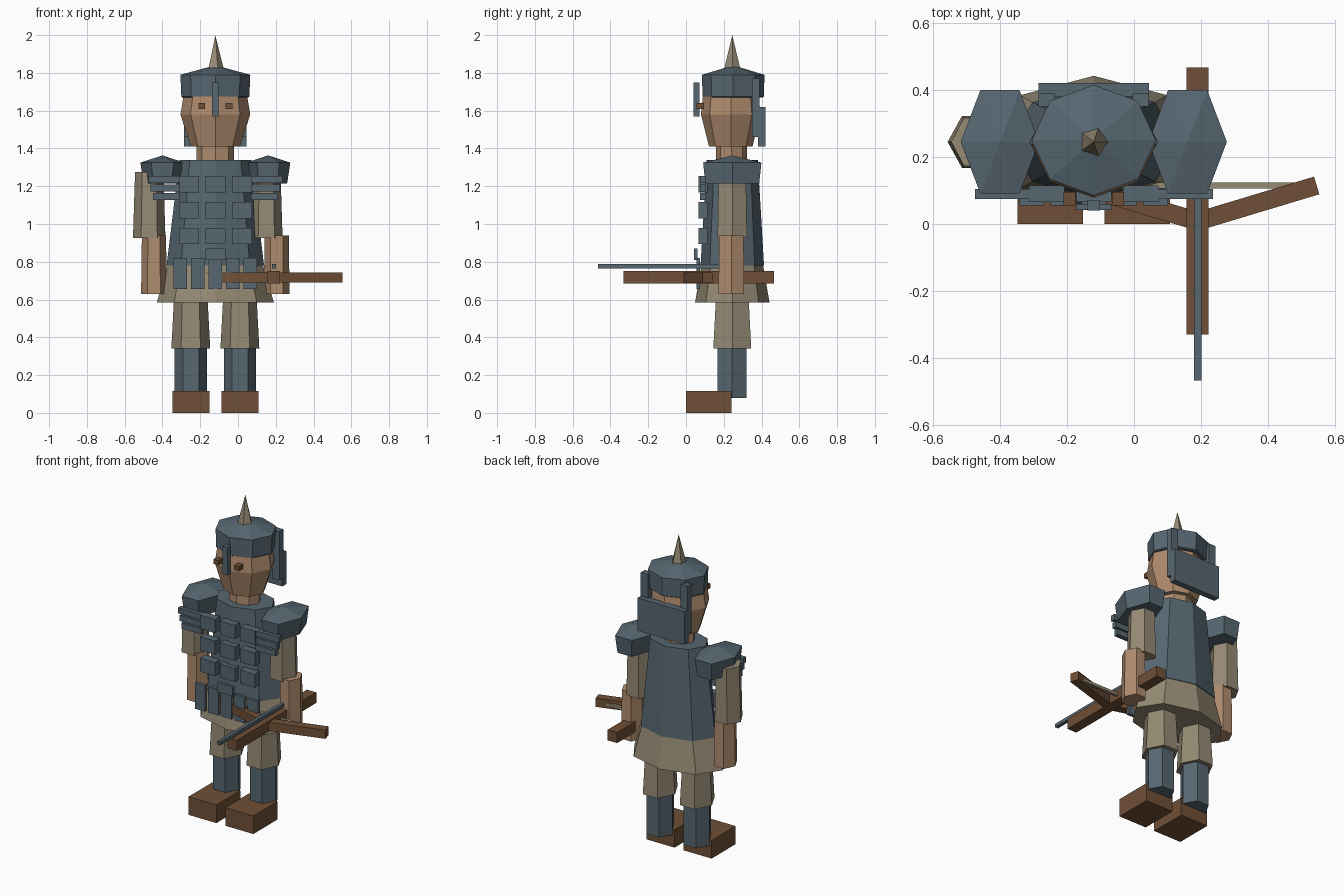
import bpy, bmesh, math
from mathutils import Matrix

if "Cube" in bpy.data.objects:
    bpy.data.objects.remove(bpy.data.objects["Cube"])

CX, CY = -0.12, 0.245   # body axis


def material(name, rgb):
    m = bpy.data.materials.new(name)
    m.diffuse_color = (*rgb, 1)
    m.use_nodes = True
    m.node_tree.nodes["Principled BSDF"].inputs["Base Color"].default_value = m.diffuse_color
    return m


steel = material("slate_steel", (0.095, 0.135, 0.165))
cloth = material("olive_cloth", (0.30, 0.255, 0.175))
skin = material("skin", (0.43, 0.26, 0.155))
leather = material("brown_leather", (0.16, 0.08, 0.038))


def finish(name, bm, mat):
    bmesh.ops.recalc_face_normals(bm, faces=bm.faces)
    me = bpy.data.meshes.new(name)
    bm.to_mesh(me)
    bm.free()
    me.materials.append(mat)
    ob = bpy.data.objects.new(name, me)
    bpy.context.collection.objects.link(ob)
    return ob


def box(name, mat, x, y, z):
    """Box from (min, max) ranges."""
    bm = bmesh.new()
    bmesh.ops.create_cube(bm, size=1)
    for v in bm.verts:
        v.co = [(r[0] + r[1]) / 2 + c * (r[1] - r[0]) for r, c in zip((x, y, z), v.co)]
    return finish(name, bm, mat)


def rings(name, mat, cx, cy, sides, levels):
    """Stack of elliptical rings (z, rx, ry); rx = 0 closes to a point."""
    bm = bmesh.new()
    prev = None
    for z, rx, ry in levels:
        if rx == 0:
            ring = [bm.verts.new((cx, cy, z))] * sides
        else:
            ring = [bm.verts.new((cx + rx * math.cos(math.tau * i / sides),
                                  cy + ry * math.sin(math.tau * i / sides), z))
                    for i in range(sides)]
        if prev:
            for i in range(sides):
                j = (i + 1) % sides
                quad = [prev[i], prev[j], ring[j], ring[i]]
                bm.faces.new(quad if rx else quad[:3])
        else:
            bm.faces.new(ring)
        prev = ring
    if levels[-1][1]:
        bm.faces.new(prev)
    return finish(name, bm, mat)


def bar(name, mat, p, q, w, h, z):
    """Horizontal bar between two plan points."""
    bm = bmesh.new()
    bmesh.ops.create_cube(bm, size=1)
    dx, dy = q[0] - p[0], q[1] - p[1]
    mid = ((p[0] + q[0]) / 2, (p[1] + q[1]) / 2, z)
    bm.transform(Matrix.Translation(mid) @ Matrix.Rotation(math.atan2(dy, dx), 4, 'Z')
                 @ Matrix.Diagonal((math.hypot(dx, dy), w, h, 1)))
    return finish(name, bm, mat)


def span(s, a, b):
    """x range at distance a..b from the body axis on side s."""
    return tuple(sorted((CX + s * a, CX + s * b)))


# Head and helmet
rings("head", skin, CX, 0.237, 8, [(1.41, 0.13, 0.115), (1.58, 0.185, 0.158), (1.70, 0.165, 0.145)])
rings("neck", skin, CX, 0.24, 8, [(1.30, 0.10, 0.082), (1.43, 0.10, 0.082)])
rings("helmet", steel, CX, 0.25, 8,
      [(1.67, 0.175, 0.155), (1.675, 0.18, 0.163), (1.79, 0.185, 0.165), (1.84, 0, 0)])
rings("helmet_spike", cloth, CX, CY, 5, [(1.82, 0.045, 0.045), (2.0, 0, 0)])
box("nose_guard", steel, (CX - 0.018, CX + 0.018), (0.04, 0.072), (1.57, 1.75))
box("neck_guard", steel, (CX - 0.165, CX + 0.165), (0.38, 0.42), (1.41, 1.62))

# Torso armour and skirt
rings("cuirass", steel, CX, CY, 8, [(0.78, 0.258, 0.168), (1.34, 0.19, 0.135)])
rings("tunic_skirt", cloth, CX, CY, 8, [(0.585, 0.31, 0.197), (0.84, 0.235, 0.153)])
for row, z in enumerate((1.21, 1.073, 0.937)):
    for col in (-1, 0, 1):
        x = CX + col * 0.14
        box(f"chest_plate_{row}_{col + 1}", steel, (x - 0.053, x + 0.053),
            (0.065, 0.115), (z - 0.043, z + 0.043))
box("belt_buckle", steel, (CX - 0.053, CX + 0.053), (0.042, 0.06), (0.81, 0.87))
for i in range(-2, 3):
    x = CX + i * 0.0925
    box(f"skirt_strip_{i + 2}", steel, (x - 0.036, x + 0.036), (0.055, 0.075), (0.655, 0.82))

for s, side in ((-1, "right"), (1, "left")):
    # Face details and helmet side bars
    box(f"{side}_eye", leather, span(s, 0.055, 0.09), (0.055, 0.095), (1.61, 1.64))
    box(f"{side}_helmet_bar", steel, span(s, 0.115, 0.165), (0.35, 0.39), (1.46, 1.77))
    # Shoulder guard and its bands
    rings(f"{side}_shoulder_guard", steel, CX + s * 0.28, CY, 6,
          [(1.215, 0.10, 0.165), (1.325, 0.117, 0.178), (1.363, 0, 0)])
    for k, z in enumerate((1.235, 1.19, 1.145)):
        box(f"{side}_shoulder_band_{k}", steel, span(s, 0.19, 0.355 - 0.012 * k),
            (0.075, 0.105), (z - 0.018, z + 0.018))
    # Arms
    sx = -0.47 if s < 0 else 0.15
    rings(f"{side}_sleeve", cloth, sx, CY, 6, [(0.925, 0.086, 0.09), (1.275, 0.075, 0.083)])
    rings(f"{side}_forearm", skin, CX + s * 0.325, 0.24, 6,
          [(0.63, 0.068, 0.078), (0.94, 0.064, 0.075)])
    # Legs
    lx = CX + s * 0.13
    rings(f"{side}_trouser", cloth, lx, CY, 6, [(0.34, 0.103, 0.116), (0.64, 0.087, 0.098)])
    rings(f"{side}_shin", steel, lx, 0.243, 6, [(0.08, 0.085, 0.088), (0.36, 0.085, 0.088)])
    box(f"{side}_boot", leather, (lx - 0.098, lx + 0.098), (0, 0.24), (0, 0.115))

# Crossbow
BX = 0.19
box("crossbow_stock", leather, (BX - 0.033, BX + 0.033), (-0.33, 0.467), (0.685, 0.752))
for s, side in ((-1, "right"), (1, "left")):
    bar(f"{side}_bow_limb", leather, (BX, 0.008), (BX + s * 0.355, 0.115), 0.055, 0.055, 0.717)
box("bow_string", cloth, (BX - 0.31, BX + 0.31), (0.106, 0.124), (0.706, 0.724))
box("bolt", steel, (BX - 0.011, BX + 0.011), (-0.467, 0.175), (0.765, 0.787))
